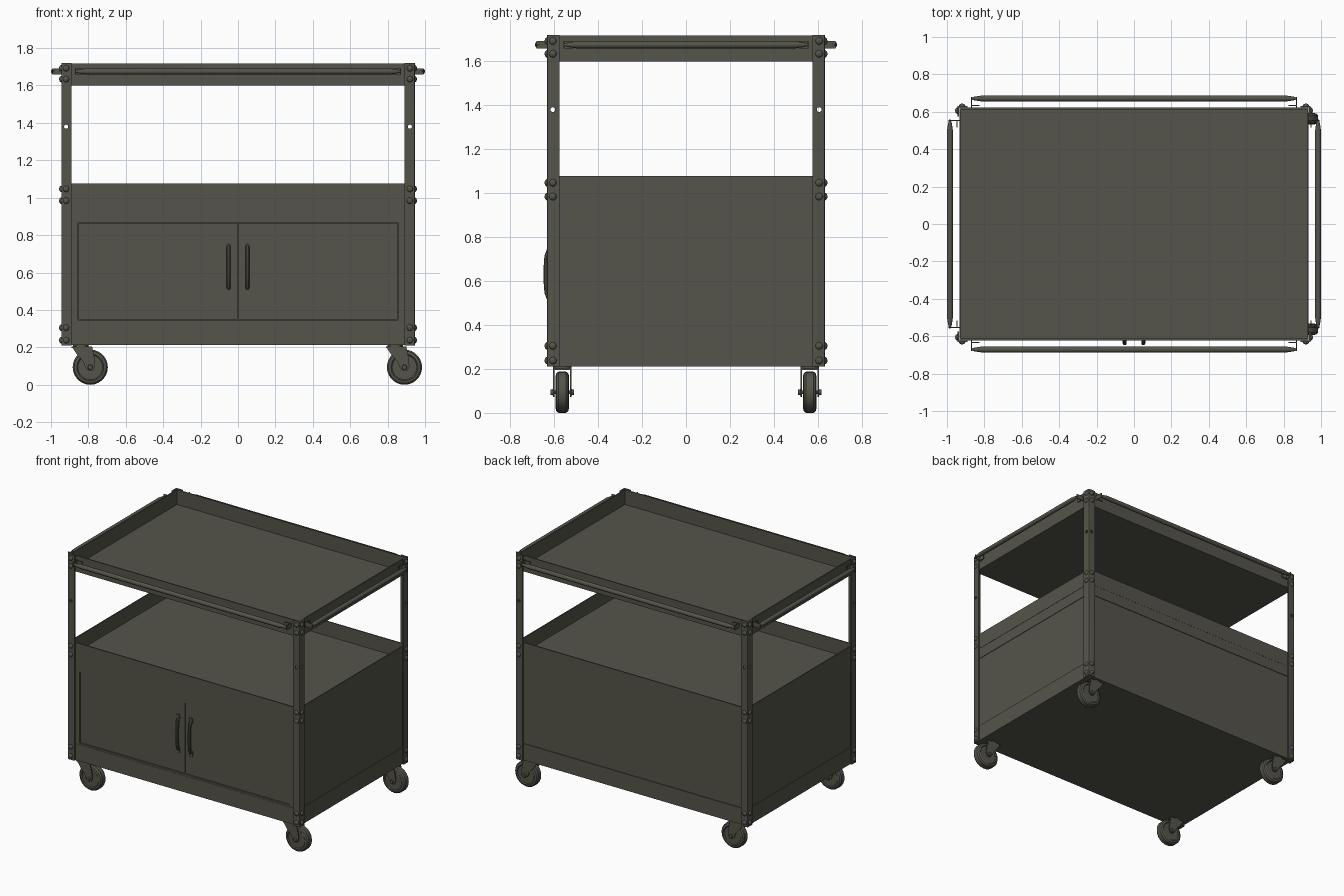
import bpy, bmesh, math
from mathutils import Matrix, Vector

if "Cube" in bpy.data.objects:
    bpy.data.objects.remove(bpy.data.objects["Cube"])

paint = bpy.data.materials.new("dark olive grey paint")
paint.diffuse_color = (0.091, 0.089, 0.069, 1)
paint.use_nodes = True
paint.node_tree.nodes["Principled BSDF"].inputs["Base Color"].default_value = paint.diffuse_color


def finish(name, bm, mirror=""):
    bmesh.ops.recalc_face_normals(bm, faces=bm.faces)
    me = bpy.data.meshes.new(name)
    bm.to_mesh(me)
    bm.free()
    me.materials.append(paint)
    ob = bpy.data.objects.new(name, me)
    bpy.context.collection.objects.link(ob)
    if mirror:
        m = ob.modifiers.new("mirror", 'MIRROR')
        m.use_axis = ("x" in mirror, "y" in mirror, False)
        m.use_mirror_merge = False
    return ob


def add_box(bm, x0, x1, y0, y1, z0, z1):
    mat = Matrix.Translation(((x0 + x1) / 2, (y0 + y1) / 2, (z0 + z1) / 2)) @ \
        Matrix.Diagonal((x1 - x0, y1 - y0, z1 - z0, 1))
    return bmesh.ops.create_cube(bm, size=1, matrix=mat)["verts"]


def add_prism(bm, pts, offset):
    """Closed polygon of 3D points pushed along offset."""
    f = bm.faces.new([bm.verts.new(p) for p in pts])
    r = bmesh.ops.extrude_face_region(bm, geom=[f], use_keep_orig=True)
    vs = [v for v in r["geom"] if isinstance(v, bmesh.types.BMVert)]
    bmesh.ops.translate(bm, verts=vs, vec=offset)


def add_lathe(bm, origin, axis, profile, seg=20):
    """Profile of (distance along axis, radius), closed by end caps."""
    rot = Vector((0, 0, 1)).rotation_difference(Vector(axis)).to_matrix()
    rings = []
    for d, r in profile:
        rings.append([bm.verts.new(Vector(origin) + rot @ Vector(
            (r * math.cos(2 * math.pi * i / seg), r * math.sin(2 * math.pi * i / seg), d)))
            for i in range(seg)])
    for a, b in zip(rings, rings[1:]):
        for i in range(seg):
            j = (i + 1) % seg
            bm.faces.new((a[i], a[j], b[j], b[i]))
    bm.faces.new(rings[0])
    bm.faces.new(rings[-1])


# Three open trays
def tray(name, z0, z1):
    bm = bmesh.new()
    add_box(bm, -0.934, 0.934, -0.622, 0.622, z0, z1)
    bm.normal_update()
    top = [f for f in bm.faces if f.normal.z > 0.9]
    bmesh.ops.inset_region(bm, faces=top, thickness=0.012)
    r = bmesh.ops.extrude_discrete_faces(bm, faces=top)
    bmesh.ops.translate(bm, verts=r["faces"][0].verts, vec=(0, 0, z0 + 0.01 - z1))
    finish(name, bm)


tray("top_tray", 1.60, 1.717)
tray("middle_tray", 0.96, 1.077)
tray("bottom_tray", 0.212, 0.333)

# Angle-iron legs with round holes
bm = bmesh.new()
X, Y, W, T = 0.945, 0.632, 0.056, 0.010
add_prism(bm, [(-X + 0.006, -Y, 0.21), (-X + W, -Y, 0.21), (-X + W, -Y + T, 0.21),
               (-X + T, -Y + T, 0.21), (-X + T, -Y + W, 0.21), (-X, -Y + W, 0.21),
               (-X, -Y + 0.006, 0.21), (-X + 0.002, -Y + 0.002, 0.21)], (0, 0, 1.51))
leg = finish("legs", bm)
bm = bmesh.new()
add_lathe(bm, (-0.919, -Y - 0.02, 1.38), (0, 1, 0), [(0, 0.011), (0.04, 0.011)], 12)
add_lathe(bm, (-X - 0.02, -0.606, 1.38), (1, 0, 0), [(0, 0.011), (0.04, 0.011)], 12)
cutter = finish("hole_cutter", bm)
cutter.hide_render = True
cut = leg.modifiers.new("holes", 'BOOLEAN')
cut.operation, cut.solver, cut.object = 'DIFFERENCE', 'EXACT', cutter
bpy.context.view_layer.objects.active = leg
bpy.ops.object.modifier_apply(modifier="holes")
bpy.data.objects.remove(cutter)
m = leg.modifiers.new("mirror", 'MIRROR')
m.use_axis = (True, True, False)
m.use_mirror_merge = False

# Domed bolts on the legs
bm = bmesh.new()
dome = [(0, 0.017), (0.004, 0.016), (0.008, 0.012), (0.011, 0.005)]
for z in (1.692, 1.634, 1.047, 0.984, 0.305, 0.238):
    add_lathe(bm, (-0.919, -Y, z), (0, -1, 0), dome, 12)
    add_lathe(bm, (-X, -0.606, z), (-1, 0, 0), dome, 12)
finish("leg_bolts", bm, "xy")

# Cabinet side and back panels, with a thin raised upper strip
bm = bmesh.new()
add_box(bm, 0.915, 0.928, -0.61, 0.61, 0.333, 0.88)
add_box(bm, 0.915, 0.932, -0.61, 0.61, 0.88, 0.96)
finish("cabinet_sides", bm, "x")
bm = bmesh.new()
add_box(bm, -0.92, 0.92, 0.605, 0.617, 0.333, 0.88)
add_box(bm, -0.92, 0.92, 0.605, 0.621, 0.88, 0.96)
finish("cabinet_back", bm)

# Cabinet front frame around the doors
bm = bmesh.new()
add_box(bm, -0.92, 0.92, -0.62, -0.595, 0.868, 0.96)
add_box(bm, -0.92, 0.92, -0.62, -0.595, 0.325, 0.345)
for s in (-1, 1):
    add_box(bm, *sorted((s * 0.92, s * 0.855)), -0.62, -0.595, 0.345, 0.868)
finish("cabinet_front_frame", bm)

# Pair of doors
bm = bmesh.new()
add_box(bm, 0.003, 0.852, -0.613, -0.598, 0.348, 0.865)
finish("doors", bm, "x")

# Bowed door handles with round feet
cu = bpy.data.curves.new("door_handles", 'CURVE')
cu.dimensions, cu.bevel_depth, cu.bevel_resolution, cu.use_fill_caps = '3D', 0.011, 3, True
path = [(-0.610, 0.512), (-0.624, 0.520), (-0.634, 0.548), (-0.637, 0.59), (-0.637, 0.67),
        (-0.634, 0.712), (-0.624, 0.74), (-0.610, 0.748)]
for x in (-0.05, 0.05):
    sp = cu.splines.new('POLY')
    sp.points.add(len(path) - 1)
    for p, (y, z) in zip(sp.points, path):
        p.co = (x, y, z, 1)
ob = bpy.data.objects.new("door_handles", cu)
bpy.context.collection.objects.link(ob)
cu.materials.append(paint)
bpy.context.view_layer.objects.active = ob
ob.select_set(True)
bpy.ops.object.convert(target='MESH')
bm = bmesh.new()
for z in (0.508, 0.752):
    add_box(bm, 0.035, 0.065, -0.624, -0.612, z - 0.02, z + 0.02)
bmesh.ops.bevel(bm, geom=bm.edges[:], offset=0.004, segments=2, affect='EDGES')
finish("door_handle_feet", bm, "x")

# Push bars with tapered ends on all four sides of the top tray
def bar(half):
    return [(-half, 0.004), (-half + 0.02, 0.010), (-half + 0.06, 0.016),
            (half - 0.06, 0.016), (half - 0.02, 0.010), (half, 0.004)]


bm = bmesh.new()
add_lathe(bm, (0, -0.671, 1.675), (1, 0, 0), bar(0.872), 16)
finish("long_push_bars", bm, "y")
bm = bmesh.new()
add_lathe(bm, (0.984, 0, 1.675), (0, 1, 0), bar(0.558), 16)
finish("side_push_bars", bm, "x")

# Thin brackets holding the push bars
bm = bmesh.new()
add_box(bm, 0.866, 0.871, -0.680, -0.622, 1.658, 1.692)
add_box(bm, 0.825, 0.871, -0.637, -0.632, 1.658, 1.692)
add_box(bm, 0.934, 0.993, -0.557, -0.552, 1.658, 1.692)
add_box(bm, 0.945, 0.950, -0.557, -0.515, 1.658, 1.692)
finish("push_bar_brackets", bm, "xy")

# Swivel casters, all trailing the same way
for side, px in (("left", -0.84), ("right", 0.84)):
    wx, wy, wz = px + 0.05, -0.563, 0.094
    bm = bmesh.new()
    add_lathe(bm, (wx, wy - 0.031, wz), (0, 1, 0),
              [(0.006, 0.03), (0.006, 0.066), (0, 0.072), (0.004, 0.086), (0.014, 0.094),
               (0.048, 0.094), (0.058, 0.086), (0.062, 0.072), (0.056, 0.066), (0.056, 0.03)], 28)
    finish(side + "_caster_wheels", bm, "y")
    bm = bmesh.new()
    outline = [(-0.05, 0.205), (0.06, 0.205), (0.075, 0.13), (0.076, 0.095), (0.065, 0.075),
               (0.045, 0.073), (0.026, 0.09), (0.012, 0.125), (-0.02, 0.16)]
    for y in (wy - 0.042, wy + 0.036):
        add_prism(bm, [(px + x, y, z) for x, z in outline], (0, 0.006, 0))
    add_box(bm, px - 0.05, px + 0.06, wy - 0.042, wy + 0.042, 0.196, 0.205)
    add_lathe(bm, (px, wy, 0.2), (0, 0, 1), [(0, 0.042), (0.013, 0.042)], 20)
    finish(side + "_caster_forks", bm, "y")
    bm = bmesh.new()
    add_lathe(bm, (wx, wy - 0.053, wz), (0, 1, 0),
              [(0, 0.012), (0.011, 0.014), (0.011, 0.008), (0.095, 0.008),
               (0.095, 0.014), (0.106, 0.012)], 12)
    finish(side + "_caster_axles", bm, "y")

# Smooth the round parts, keep the sheet-metal edges sharp
for o in bpy.context.scene.objects:
    o.select_set(o.type == 'MESH')
bpy.context.view_layer.objects.active = leg
bpy.ops.object.shade_smooth_by_angle(angle=math.radians(35))
